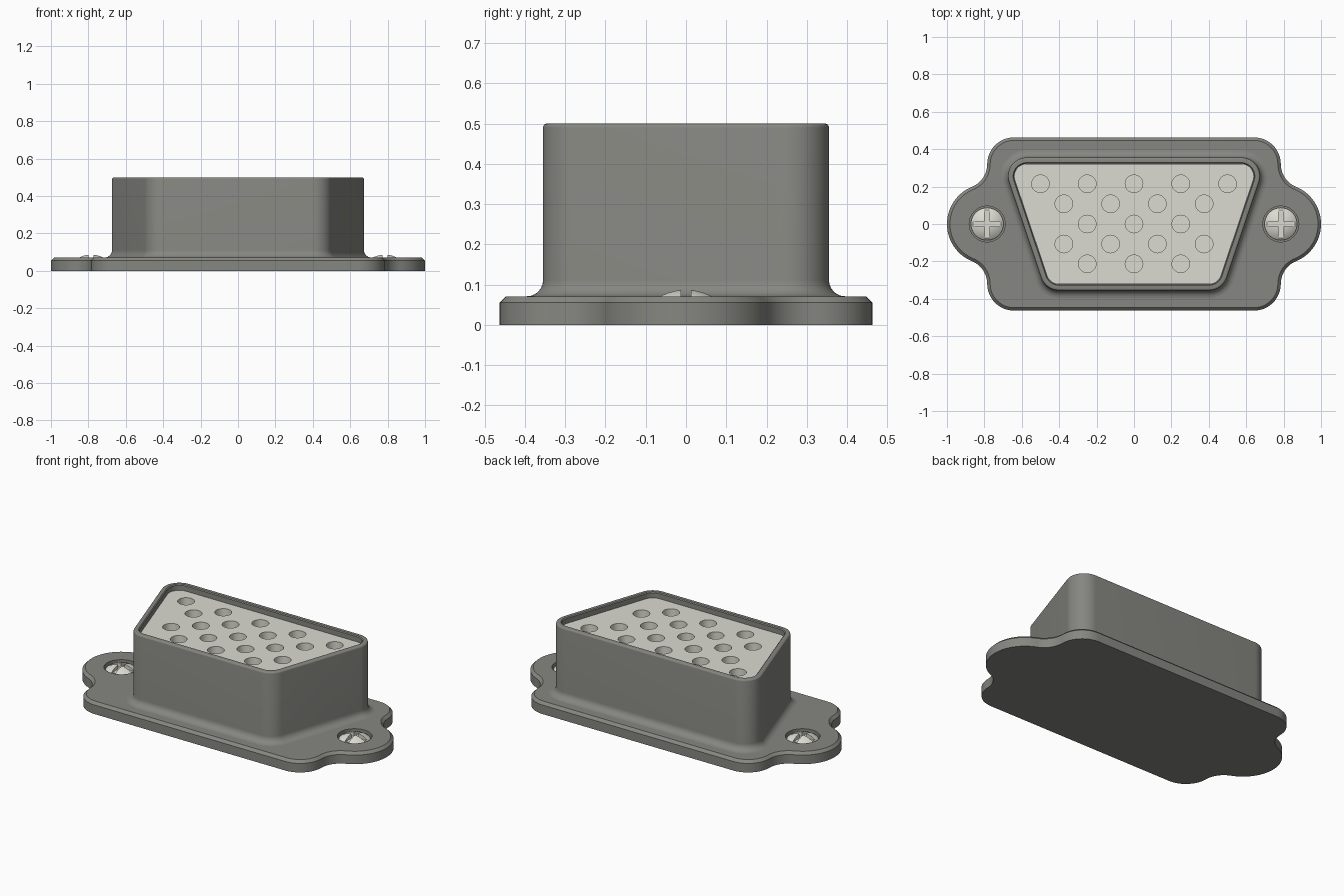
import bpy, bmesh
from math import sin, cos, pi, atan2, radians, sqrt
from mathutils import Matrix

if "Cube" in bpy.data.objects:
    bpy.data.objects.remove(bpy.data.objects["Cube"])


def material(name, rgb):
    m = bpy.data.materials.new(name)
    m.diffuse_color = (*rgb, 1)
    m.use_nodes = True
    m.node_tree.nodes["Principled BSDF"].inputs["Base Color"].default_value = m.diffuse_color
    return m


GREY = material("dark_grey", (0.24, 0.24, 0.22))
IVORY = material("ivory", (0.72, 0.71, 0.64))


def finish(bm, name, mat=None):
    bmesh.ops.recalc_face_normals(bm, faces=bm.faces)
    me = bpy.data.meshes.new(name)
    bm.to_mesh(me)
    bm.free()
    ob = bpy.data.objects.new(name, me)
    bpy.context.collection.objects.link(ob)
    if mat:
        me.materials.append(mat)
    return ob


def activate(ob):
    bpy.ops.object.select_all(action='DESELECT')
    ob.select_set(True)
    bpy.context.view_layer.objects.active = ob


def smooth(ob):
    activate(ob)
    bpy.ops.object.shade_smooth_by_angle(angle=radians(30))


def cut(ob, cutter):
    mod = ob.modifiers.new("cut", 'BOOLEAN')
    mod.operation = 'DIFFERENCE'
    mod.solver = 'EXACT'
    mod.object = cutter
    activate(ob)
    bpy.ops.object.modifier_apply(modifier=mod.name)
    bpy.data.objects.remove(cutter)


def loft(name, outline, steps, mat):
    """Stack offset copies of an outline; steps are (inset, z)."""
    bm = bmesh.new()
    rings = [[bm.verts.new((x, y, z)) for x, y in outline(d)] for d, z in steps]
    n = len(rings[0])
    for a, b in zip(rings, rings[1:]):
        for i in range(n):
            j = (i + 1) % n
            bm.faces.new((a[i], a[j], b[j], b[i]))
    bm.faces.new(rings[0])
    bm.faces.new(rings[-1])
    return finish(bm, name, mat)


def cylinders(name, places, r, z0, z1):
    bm = bmesh.new()
    for x, y in places:
        bmesh.ops.create_cone(bm, cap_ends=True, segments=32, radius1=r, radius2=r,
                              depth=z1 - z0, matrix=Matrix.Translation((x, y, (z0 + z1) / 2)))
    return finish(bm, name)


def box(name, loc, size):
    bm = bmesh.new()
    bmesh.ops.create_cube(bm, size=1, matrix=Matrix.Translation(loc) @ Matrix.Diagonal((*size, 1)))
    return finish(bm, name)


def arc(cx, cy, r, a0, a1, n):
    return [(cx + r * cos(a0 + (a1 - a0) * i / n), cy + r * sin(a0 + (a1 - a0) * i / n))
            for i in range(n + 1)]


EAR_X, EAR_R, HALF_Y, BLEND_Y = 0.785, 0.215, 0.463, 0.32
BLEND_R = (BLEND_Y ** 2 - EAR_R ** 2) / (2 * EAR_R)


def flange_outline(d):
    # quarter outline: ear, concave blend, rounded corner; then mirrored
    t = atan2(BLEND_Y, BLEND_R)
    rc = HALF_Y - BLEND_Y
    q = arc(EAR_X, 0, EAR_R - d, 0, t, 14)
    q += arc(EAR_X + BLEND_R, BLEND_Y, BLEND_R + d, pi + t, pi, 10)[1:]
    q += arc(EAR_X - rc, BLEND_Y, rc - d, 0, pi / 2, 12)[1:]
    half = q + [(-x, y) for x, y in reversed(q)]
    return half + [(x, -y) for x, y in reversed(half[1:-1])]


def shell_outline(d):
    # trapezoid with rounded corners, wide side at +y
    slope, r, hy = 0.337, 0.1, 0.355
    k = atan2(slope, 1)
    off = r * sqrt(1 + slope ** 2)
    side = lambda y: 0.593 + slope * y - off
    yc = hy - r
    right = arc(side(-yc), -yc, r - d, -pi / 2, -k, 12) + arc(side(yc), yc, r - d, -k, pi / 2, 16)
    return right + [(-x, y) for x, y in reversed(right)]


# mounting flange with chamfered top edge and screw recesses
flange = loft("flange", flange_outline, [(0, 0), (0, 0.055), (0.016, 0.071)], GREY)
cut(flange, cylinders("recess_cutter", [(-EAR_X, 0), (EAR_X, 0)], 0.096, 0.04, 0.1))
smooth(flange)

# shell: base fillet, wall, rounded rim, inner pocket
F = 0.04
steps = [(-F, 0.06)]
steps += [(-F + F * sin(a), 0.071 + F * (1 - cos(a))) for a in [pi / 2 * i / 6 for i in range(7)]]
steps += [(0.01 * (1 - cos(a)), 0.49 + 0.01 * sin(a)) for a in [pi / 2 * i / 4 for i in range(5)]]
steps += [(0.027, 0.5), (0.032, 0.495), (0.032, 0.34)]
smooth(loft("shell", shell_outline, steps, GREY))

# contact insert with its grid of sockets
insert = loft("contact_insert", shell_outline, [(0.033, 0.341), (0.033, 0.465)], IVORY)
places = []
for y, count in ((0.215, 5), (0.108, 4), (0, 3), (-0.107, 4), (-0.213, 3)):
    places += [((i - (count - 1) / 2) * 0.25, y) for i in range(count)]
cut(insert, cylinders("socket_cutter", places, 0.047, 0.39, 0.52))
smooth(insert)

# domed screws with cross slots
for side, sx in (("left", -EAR_X), ("right", EAR_X)):
    R = 0.136
    circle = lambda d: [(x + sx, y) for x, y in arc(0, 0, 0.087 - d, 0, 2 * pi, 40)[:-1]]
    dome = [(0.087 - r, 0.0875 - R + sqrt(R * R - r * r))
            for r in (0.087, 0.075, 0.06, 0.045, 0.03, 0.015, 0.004)]
    screw = loft(side + "_screw", circle, [(0, 0.038)] + dome, IVORY)
    cut(screw, box("slot_cutter", (sx, 0, 0.08), (0.15, 0.026, 0.04)))
    cut(screw, box("slot_cutter", (sx, 0, 0.08), (0.026, 0.15, 0.04)))
    smooth(screw)
